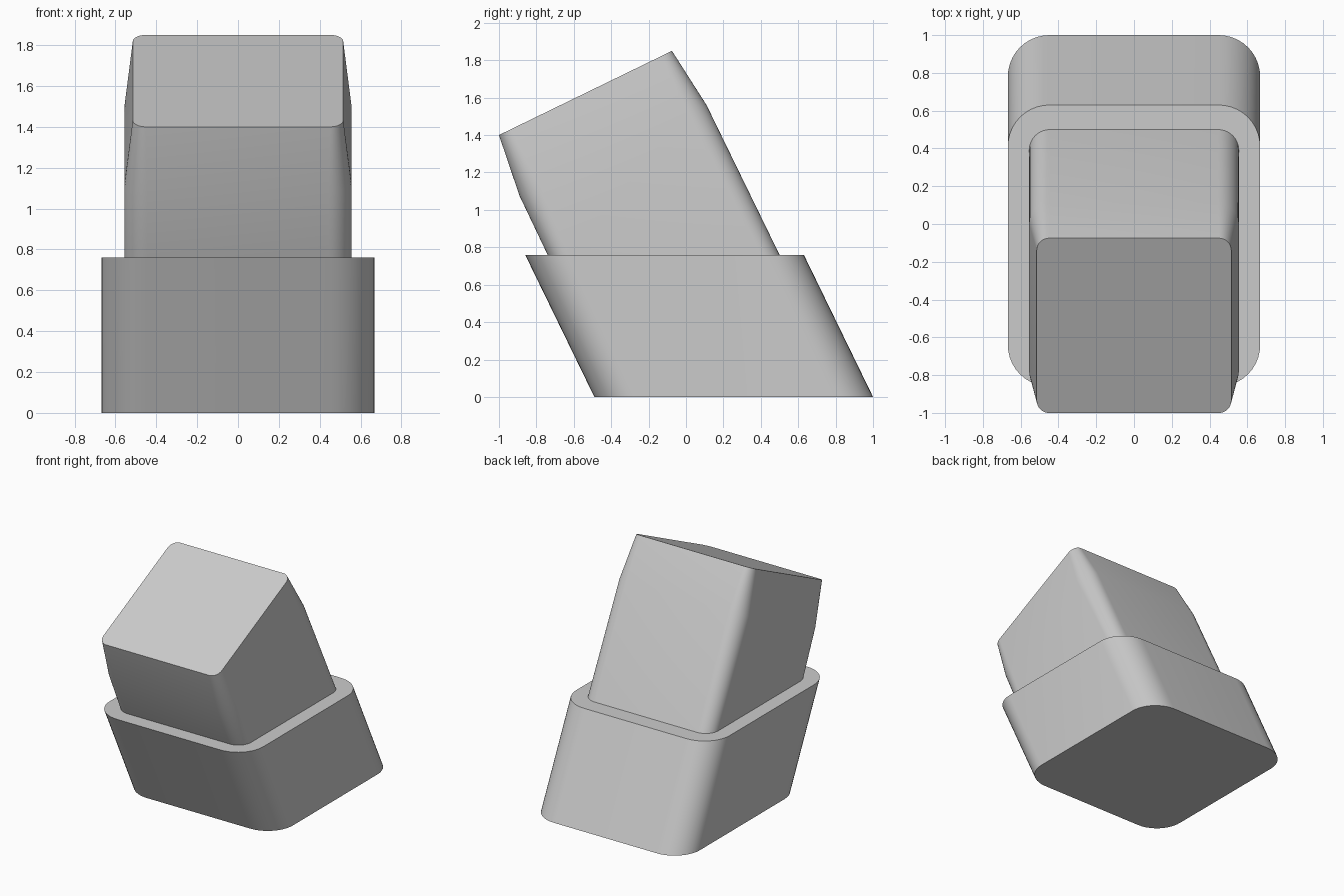
import bpy, bmesh, math

if "Cube" in bpy.data.objects:
    bpy.data.objects.remove(bpy.data.objects["Cube"])

grey = bpy.data.materials.new("grey")
grey.diffuse_color = (0.6, 0.6, 0.6, 1)
grey.use_nodes = True
grey.node_tree.nodes["Principled BSDF"].inputs["Base Color"].default_value = grey.diffuse_color


def ring(half, radius, front, back, steps=10):
    """Rounded rectangle on the sloping plane from front (y, z) to back (y, z)."""
    depth = back[0] - front[0]
    pts = []
    for k, (sx, sy) in enumerate([(1, 1), (-1, 1), (-1, -1), (1, -1)]):
        for i in range(steps + 1):
            a = math.pi / 2 * (k + i / steps)
            x = sx * (half - radius) + radius * math.cos(a)
            y = sy * (depth / 2 - radius) + radius * math.sin(a)
            t = y / depth + 0.5
            pts.append((x, front[0] + t * depth, front[1] + t * (back[1] - front[1])))
    return pts


def loft(name, rings, cap_bottom, cap_top):
    bm = bmesh.new()
    loops = [[bm.verts.new(p) for p in r] for r in rings]
    n = len(loops[0])
    for lo, hi in zip(loops, loops[1:]):
        for i in range(n):
            j = (i + 1) % n
            bm.faces.new((lo[i], lo[j], hi[j], hi[i]))
    if cap_bottom:
        bm.faces.new(loops[0][::-1])
    if cap_top:
        bm.faces.new(loops[-1])
    mesh = bpy.data.meshes.new(name)
    bm.to_mesh(mesh)
    bm.free()
    mesh.materials.append(grey)
    ob = bpy.data.objects.new(name, mesh)
    bpy.context.collection.objects.link(ob)
    bpy.ops.object.select_all(action='DESELECT')
    ob.select_set(True)
    bpy.context.view_layer.objects.active = ob
    bpy.ops.object.shade_smooth_by_angle(angle=math.radians(30))


# Leaning base sleeve with a flat ledge around the block
seat = ring(0.555, 0.11, (-0.74, 0.76), (0.50, 0.76))
loft("base_sleeve", [
    ring(0.668, 0.22, (-0.49, 0), (1.0, 0)),
    ring(0.668, 0.22, (-0.86, 0.76), (0.63, 0.76)),
    seat], True, False)

# Leaning block, tapered towards its slanted end
loft("leaning_block", [
    seat,
    ring(0.555, 0.11, (-0.89, 1.075), (0.11, 1.56)),
    ring(0.515, 0.065, (-1.0, 1.40), (-0.075, 1.85))], False, True)
